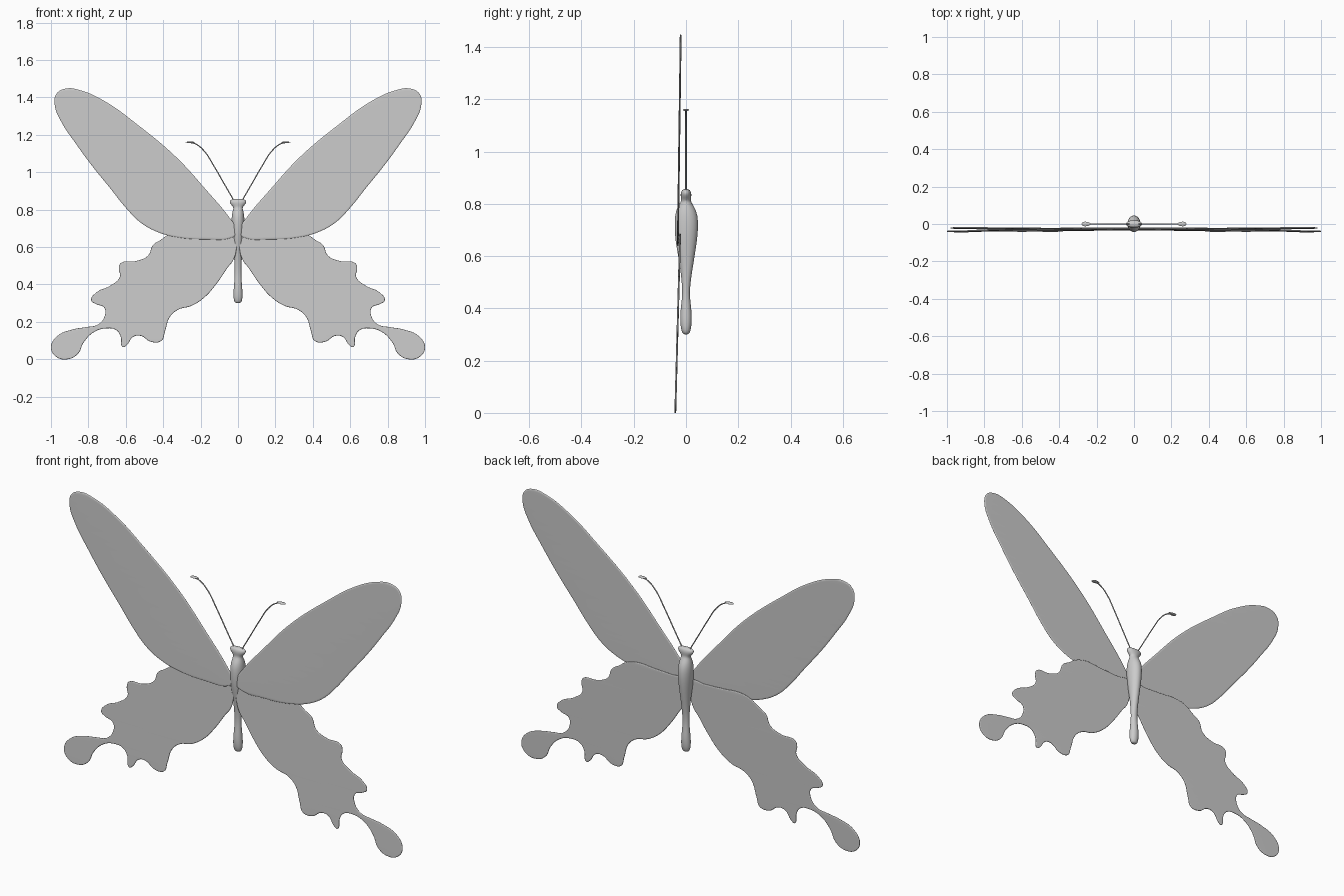
import bpy, bmesh, math
from mathutils import Vector

if "Cube" in bpy.data.objects:
    bpy.data.objects.remove(bpy.data.objects["Cube"])

grey = bpy.data.materials.new("light_grey")
grey.diffuse_color = (0.6, 0.6, 0.6, 1)
grey.use_nodes = True
grey.node_tree.nodes["Principled BSDF"].inputs["Base Color"].default_value = grey.diffuse_color


def add_object(name, mesh, mirrored=False):
    ob = bpy.data.objects.new(name, mesh)
    bpy.context.scene.collection.objects.link(ob)
    mesh.materials.clear()
    mesh.materials.append(grey)
    for p in mesh.polygons:
        p.material_index = 0
        p.use_smooth = True
    if mirrored:
        ob.modifiers.new("mirror", 'MIRROR').use_mirror_merge = False
    return ob


def curve_mesh(cu):
    # Evaluate a curve into a plain mesh
    tmp = bpy.data.objects.new("tmp", cu)
    bpy.context.scene.collection.objects.link(tmp)
    mesh = bpy.data.meshes.new_from_object(
        tmp.evaluated_get(bpy.context.evaluated_depsgraph_get()))
    bpy.data.objects.remove(tmp)
    return mesh


def auto_spline(cu, pts, closed, res):
    s = cu.splines.new('BEZIER')
    s.bezier_points.add(len(pts) - 1)
    for bp, p in zip(s.bezier_points, pts):
        bp.co = (p[0], p[1], 0)
        bp.handle_left_type = bp.handle_right_type = 'AUTO'
    s.use_cyclic_u = closed
    s.resolution_u = res
    return s


def wing(name, outline, y_at_zero, slope, rim):
    # Thin filled outline with a flattened round rim, stood up and leaned slightly
    cu = bpy.data.curves.new(name, 'CURVE')
    cu.dimensions = '2D'
    cu.fill_mode = 'BOTH'
    cu.bevel_depth = rim
    cu.bevel_resolution = 2
    cu.offset = -rim
    auto_spline(cu, outline, True, 6)
    mesh = curve_mesh(cu)
    for v in mesh.vertices:
        x, z, t = v.co
        v.co = (x, y_at_zero + slope * z - t * 0.0035 / rim, z)
    bm = bmesh.new()
    bm.from_mesh(mesh)
    bmesh.ops.remove_doubles(bm, verts=bm.verts, dist=0.00005)
    bmesh.ops.recalc_face_normals(bm, faces=bm.faces)
    bm.to_mesh(mesh)
    bm.free()
    ob = add_object(name, mesh, True)
    # Keep the broad faces flat while the rim stays soft
    wn = ob.modifiers.new("flat_faces", 'WEIGHTED_NORMAL')
    wn.weight = 100
    wn.keep_sharp = True
    return ob


# Upper wings
wing("upper_wings", [
    (.015, .71), (.04, .75), (.17, .905), (.33, 1.08), (.545, 1.26), (.705, 1.375),
    (.84, 1.437), (.92, 1.447), (.97, 1.42), (.98, 1.36), (.945, 1.27),
    (.865, 1.15), (.785, 1.04), (.68, .91), (.60, .81), (.52, .73),
    (.43, .68), (.33, .653), (.17, .641), (.035, .65), (.01, .67)],
    -0.040, 0.0136, 0.010)

# Lower wings with scalloped edge and tail
wing("lower_wings", [
    (.008, .67), (.10, .675), (.20, .68), (.31, .685), (.375, .665), (.41, .64),
    (.455, .61), (.48, .555), (.545, .525), (.625, .515), (.637, .49), (.632, .44),
    (.68, .395), (.76, .355), (.785, .315), (.76, .295), (.715, .275),
    (.715, .225), (.75, .185), (.81, .172), (.88, .16), (.965, .125),
    (1.0, .065), (.975, .015), (.91, .0), (.855, .03), (.825, .09),
    (.77, .145), (.705, .165), (.65, .155), (.627, .12), (.615, .065),
    (.595, .075), (.56, .12), (.52, .125), (.465, .093), (.41, .098),
    (.39, .15), (.365, .225), (.32, .265), (.25, .285), (.18, .33),
    (.11, .41), (.055, .49), (.025, .53), (.008, .59)],
    -0.041, 0.027, 0.006)


# Body: stacked ellipses (height, half width, half depth, depth centre)
sections = [
    (.300, .010, .008, 0), (.306, .020, .015, 0), (.33, .025, .021, 0),
    (.37, .024, .023, 0), (.41, .020, .019, 0), (.46, .017, .013, 0),
    (.52, .019, .019, .001), (.58, .024, .028, .002), (.63, .029, .037, .001),
    (.68, .034, .044, .001), (.735, .036, .046, .002), (.775, .033, .040, 0),
    (.80, .026, .024, 0), (.812, .024, .018, 0), (.825, .036, .020, 0),
    (.838, .046, .021, 0), (.849, .044, .018, 0), (.857, .030, .011, 0)]
bm = bmesh.new()
N = 24
rings = [[bm.verts.new((rx * math.cos(2 * math.pi * i / N),
                        cy + ry * math.sin(2 * math.pi * i / N), z))
          for i in range(N)] for z, rx, ry, cy in sections]
for a, b in zip(rings, rings[1:]):
    for i in range(N):
        j = (i + 1) % N
        bm.faces.new((a[i], a[j], b[j], b[i]))
bm.faces.new(rings[0][::-1])
bm.faces.new(rings[-1])
me = bpy.data.meshes.new("body")
bm.to_mesh(me)
bm.free()
body = add_object("body", me)
sub = body.modifiers.new("round", 'SUBSURF')
sub.levels = sub.render_levels = 1

# Antennae: thin curved stems
cu = bpy.data.curves.new("antennae", 'CURVE')
cu.dimensions = '3D'
cu.bevel_depth = 0.003
cu.bevel_resolution = 2
cu.use_fill_caps = True
auto_spline(cu, [(.02, .845), (.075, .94), (.13, 1.035), (.18, 1.112),
                 (.225, 1.15), (.262, 1.16)], False, 8)
me = curve_mesh(cu)
for v in me.vertices:
    x, z, t = v.co
    v.co = (x, -t, z)
add_object("antennae", me, True)

# Flattened clubs at the antenna tips
bm = bmesh.new()
bmesh.ops.create_uvsphere(bm, u_segments=16, v_segments=8, radius=1)
for v in bm.verts:
    x, y, z = v.co
    v.co = Vector((.255 + .025 * x, .012 * y * (1 + .3 * x), 1.16 + .004 * z))
me = bpy.data.meshes.new("antenna_tips")
bm.to_mesh(me)
bm.free()
add_object("antenna_tips", me, True)

# Smooth shading with crisp edges kept
for ob in bpy.context.scene.objects:
    ob.select_set(True)
    bpy.context.view_layer.objects.active = ob
bpy.ops.object.shade_smooth_by_angle(angle=math.radians(50))
